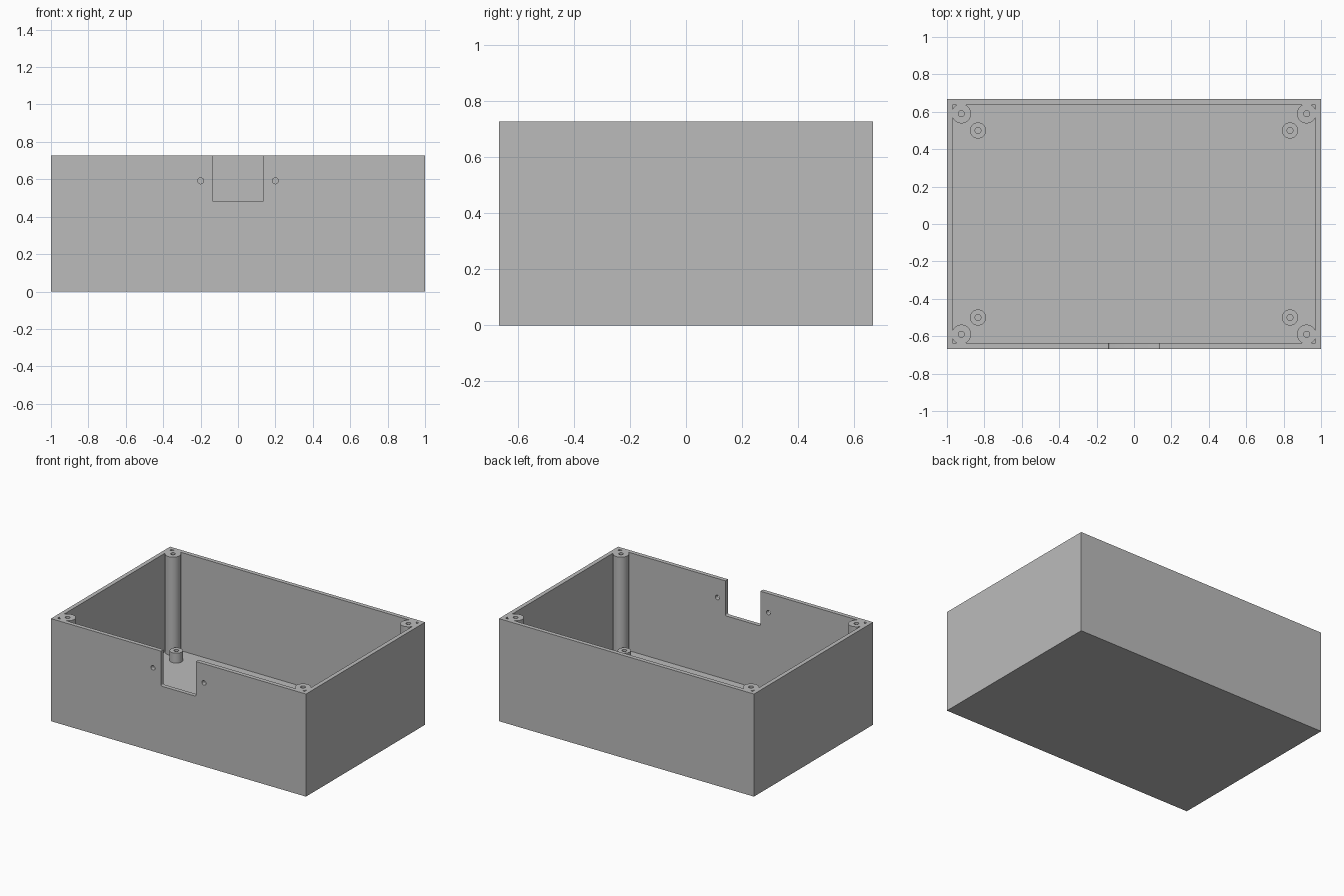
import bpy
import bmesh
from math import radians
from mathutils import Matrix

if "Cube" in bpy.data.objects:
    bpy.data.objects.remove(bpy.data.objects["Cube"])

WIDTH, DEPTH, HEIGHT, WALL = 2.0, 1.334, 0.727, 0.03
CORNERS = [("front_right", -1, -1), ("front_left", 1, -1),
           ("back_right", -1, 1), ("back_left", 1, 1)]

grey = bpy.data.materials.new("light grey plastic")
grey.use_nodes = True
colour = (0.5, 0.5, 0.5, 1)
grey.diffuse_color = colour
grey.node_tree.nodes["Principled BSDF"].inputs["Base Color"].default_value = colour


def finish(name, bm):
    mesh = bpy.data.meshes.new(name)
    bm.to_mesh(mesh)
    bm.free()
    mesh.materials.append(grey)
    obj = bpy.data.objects.new(name, mesh)
    bpy.context.collection.objects.link(obj)
    return obj


def box(name, low, high, corner=0):
    """Box between two points; corner rounds its edges along y."""
    bm = bmesh.new()
    bmesh.ops.create_cube(bm, size=1)
    for v in bm.verts:
        v.co = [h if c > 0 else l for c, l, h in zip(v.co, low, high)]
    if corner:
        edges = [e for e in bm.edges
                 if abs(e.verts[0].co.y - e.verts[1].co.y) > 1e-4]
        bmesh.ops.bevel(bm, geom=edges, offset=corner, segments=4,
                        profile=0.5, affect='EDGES')
    return finish(name, bm)


def cylinder(name, centre, radius, length, along_y=False):
    bm = bmesh.new()
    turn = Matrix.Rotation(radians(90), 4, 'X') if along_y else Matrix()
    bmesh.ops.create_cone(bm, cap_ends=True, segments=40, radius1=radius,
                          radius2=radius, depth=length,
                          matrix=Matrix.Translation(centre) @ turn)
    return finish(name, bm)


def combine(target, tool, operation):
    """Apply a boolean and discard the tool."""
    mod = target.modifiers.new("boolean", 'BOOLEAN')
    mod.operation, mod.solver, mod.object = operation, 'EXACT', tool
    bpy.context.view_layer.objects.active = target
    bpy.ops.object.modifier_apply(modifier=mod.name)
    bpy.data.objects.remove(tool)


def upright(name, x, y, low, high, radius):
    return cylinder(name, (x, y, (low + high) / 2), radius, high - low)


# Cavity, with the screw posts left standing in its corners
cavity = box("cavity", (WALL - WIDTH / 2, WALL - DEPTH / 2, WALL),
             (WIDTH / 2 - WALL, DEPTH / 2 - WALL, HEIGHT + 0.1))
for name, sx, sy in CORNERS:
    post = upright("post", sx * 0.923, sy * 0.59, -0.1, HEIGHT + 0.3, 0.052)
    combine(cavity, post, 'DIFFERENCE')

# Open-topped body
body = box("enclosure_body", (-WIDTH / 2, -DEPTH / 2, 0),
           (WIDTH / 2, DEPTH / 2, HEIGHT))
combine(body, cavity, 'DIFFERENCE')

# Screw holes in the posts
for name, sx, sy in CORNERS:
    hole = upright("post_hole", sx * 0.923, sy * 0.59,
                   HEIGHT - 0.25, HEIGHT + 0.1, 0.016)
    combine(body, hole, 'DIFFERENCE')

# Connector notch and its two screw holes in the front wall
notch = box("notch", (-0.137, -DEPTH / 2 - 0.1, 0.48),
            (0.137, 0.1 - DEPTH / 2, HEIGHT + 0.2), corner=0.01)
combine(body, notch, 'DIFFERENCE')
for sx in (-1, 1):
    hole = cylinder("wall_hole", (sx * 0.2, -DEPTH / 2, 0.592), 0.016, 0.15, True)
    combine(body, hole, 'DIFFERENCE')

# Short board standoffs on the floor
parts = [body]
for name, sx, sy in CORNERS:
    x, y = sx * 0.834, sy * 0.5
    standoff = upright("standoff_" + name, x, y, WALL, 0.1, 0.043)
    combine(standoff, upright("bore", x, y, 0, 0.2, 0.016), 'DIFFERENCE')
    parts.append(standoff)

# Smooth the round walls, keep the edges crisp
bpy.ops.object.select_all(action='DESELECT')
for part in parts:
    part.select_set(True)
bpy.context.view_layer.objects.active = body
bpy.ops.object.shade_smooth_by_angle(angle=radians(30))
